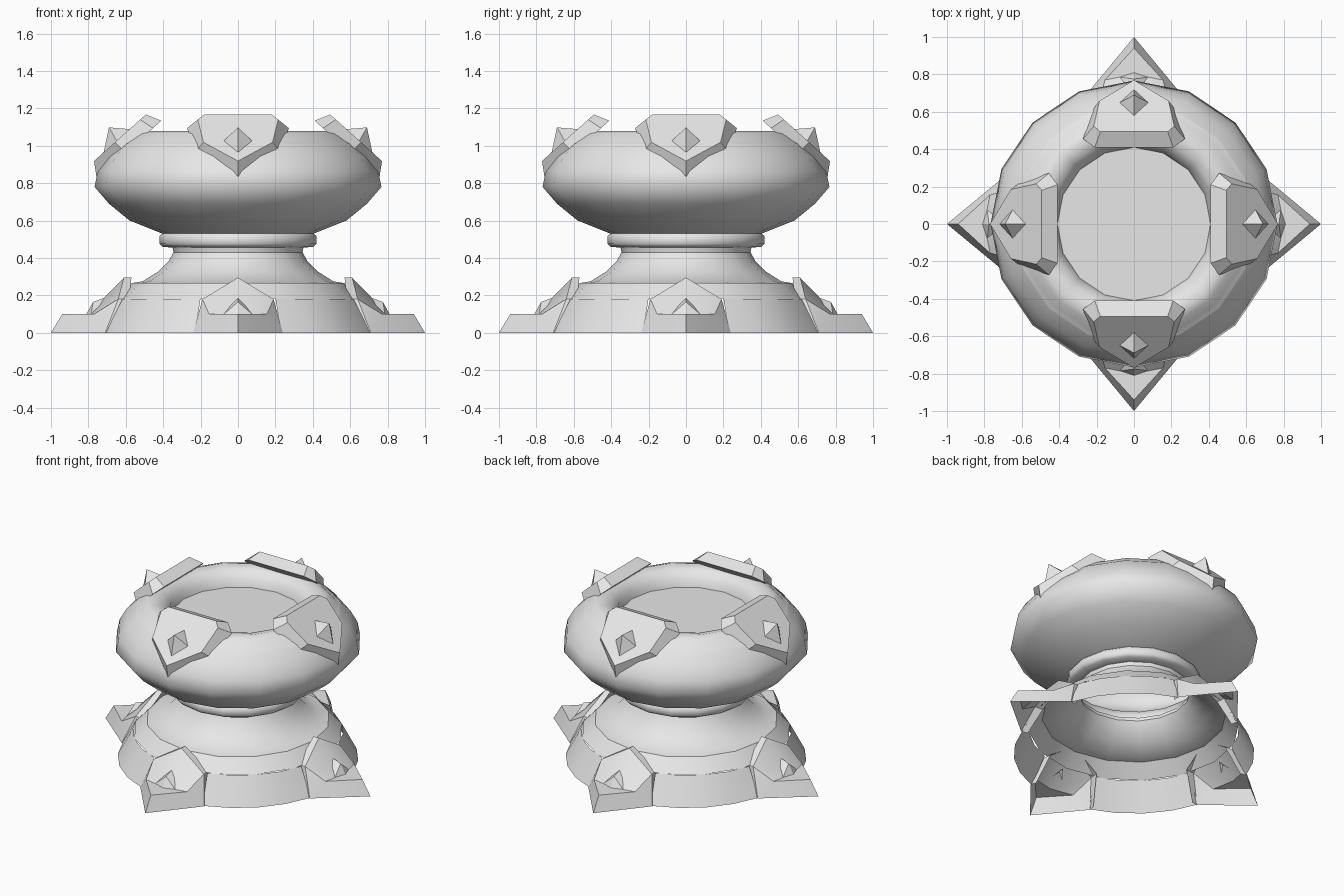
import bpy, bmesh, math
from mathutils import Vector

cube = bpy.data.objects.get("Cube")
if cube:
    bpy.data.objects.remove(cube, do_unlink=True)

# One plain stone colour
stone = bpy.data.materials.new("pale_grey_stone")
stone.use_nodes = True
stone.diffuse_color = (0.8, 0.8, 0.8, 1)
stone.node_tree.nodes["Principled BSDF"].inputs["Base Color"].default_value = (0.8, 0.8, 0.8, 1)

SIDES = ["left", "back", "right", "front"]


def build(name, verts, faces, angle=30, fix_normals=False):
    mesh = bpy.data.meshes.new(name)
    mesh.from_pydata([tuple(v) for v in verts], [], faces)
    if fix_normals:
        bm = bmesh.new()
        bm.from_mesh(mesh)
        bmesh.ops.recalc_face_normals(bm, faces=bm.faces)
        bm.to_mesh(mesh)
        bm.free()
    mesh.materials.append(stone)
    obj = bpy.data.objects.new(name, mesh)
    bpy.context.collection.objects.link(obj)
    bpy.ops.object.select_all(action="DESELECT")
    obj.select_set(True)
    bpy.context.view_layer.objects.active = obj
    bpy.ops.object.shade_smooth_by_angle(angle=math.radians(angle))
    return obj


def lathe(name, profile, angles, closed=True, cap=False, smooth=30):
    """Sweep an (r, z) profile through the given angles."""
    n = len(angles)
    verts = [(r * math.cos(a), r * math.sin(a), z) for r, z in profile for a in angles]
    faces = []
    for j in range(len(profile) - 1):
        for i in range(n if closed else n - 1):
            k = (i + 1) % n
            faces.append((j * n + i, j * n + k, (j + 1) * n + k, (j + 1) * n + i))
    if cap:
        faces.append(tuple(range(len(verts) - n, len(verts))))
    return build(name, verts, faces, smooth)


def four_ways(obj):
    """Repeat a part built towards +x on all four sides."""
    base = obj.name
    for k, side in enumerate(SIDES):
        part = obj if k == 0 else obj.copy()
        if k:
            bpy.context.collection.objects.link(part)
        part.name = f"{side}_{base}"
        part.rotation_euler.z = k * math.pi / 2


ring = [math.tau * i / 16 for i in range(16)]

# Pedestal: sloping shoulder, ledge, concave neck
lathe("pedestal", [(0.65, 0.18), (0.57, 0.265), (0.51, 0.275), (0.43, 0.325),
                   (0.37, 0.385), (0.345, 0.43), (0.35, 0.455)], ring)
lathe("collar", [(0.35, 0.455), (0.405, 0.46), (0.42, 0.475), (0.42, 0.515),
                 (0.405, 0.53)], ring, smooth=50)

# Bowl, rim and inner floor
lathe("bowl", [(0.405, 0.53), (0.58, 0.6), (0.69, 0.69), (0.767, 0.78),
               (0.75, 0.865), (0.705, 0.945), (0.64, 1.01)], ring, smooth=75)
lathe("rim", [(0.64, 1.01), (0.61, 1.03), (0.575, 1.065), (0.53, 1.08),
              (0.47, 1.065), (0.425, 1.02), (0.41, 0.97)], ring, cap=True, smooth=45)

# Skirt walls between the feet
skirt = lathe("skirt_wall", [(0.745, 0), (0.65, 0.18)],
              [math.radians(18 + 13.5 * i) for i in range(5)], closed=False)
four_ways(skirt)

# Shield plates leaning on the bowl, with a raised diamond each
TOP = Vector((0.41, 0, 1.134))
DOWN = Vector((0.345, 0, -0.31)).normalized()
OUT = Vector((0.31, 0, 0.345)).normalized()


def on_plate(side, down, out):
    return TOP + DOWN * down + OUT * out + Vector((0, side, 0))


def shield(half, out):
    outline = half + [(-s, d) for s, d in reversed(half) if s > 0]
    return [on_plate(s, d, out) for s, d in outline]


back = shield([(0.21, 0), (0.272, 0.06), (0.23, 0.255), (0, 0.464)], 0)
face = shield([(0.18, 0.04), (0.215, 0.08), (0.185, 0.262), (0, 0.412)], 0.08)
n = len(back)
plate_faces = [tuple(range(n)), tuple(range(n, 2 * n))]
plate_faces += [(i, (i + 1) % n, n + (i + 1) % n, n + i) for i in range(n)]
four_ways(build("shield_plate", back + face, plate_faces, 20, True))

diamond = [on_plate(*p, 0.078) for p in [(0, 0.155), (0.078, 0.25), (0, 0.345), (-0.078, 0.25)]]
diamond.append(on_plate(0, 0.232, 0.16))
four_ways(build("shield_stud", diamond, [(i, (i + 1) % 4, 4) for i in range(4)], 20, True))

# Pointed feet: an open shell with a spike, a shelf and a leaning peak
foot = [(1, 0, 0), (0.94, 0, 0.1), (0.8, 0, 0.1), (0.61, 0, 0.295), (0.57, 0, 0.295)]
for s in (1, -1):
    foot += [(0.71, 0.24 * s, 0), (0.77, 0.155 * s, 0.1), (0.64, 0.19 * s, 0.18),
             (0.665, 0.23 * s, 0), (0.58, 0.185 * s, 0.18)]
foot_faces = []
for o in (5, 10):
    low, shelf, high, low_back, high_back = range(o, o + 5)
    foot_faces += [(0, low, shelf, 1), (1, shelf, 2), (shelf, low, high),
                   (2, shelf, high, 3), (low, low_back, high_back, high),
                   (high, high_back, 4, 3)]
four_ways(build("foot", foot, foot_faces, 32, True))

stud = [(0.69, 0, 0.195), (0.785, 0.075, 0.1), (0.81, 0, 0.1), (0.785, -0.075, 0.1),
        (0.775, 0, 0.165)]
four_ways(build("foot_stud", stud, [(i, (i + 1) % 4, 4) for i in range(4)], 20, True))
